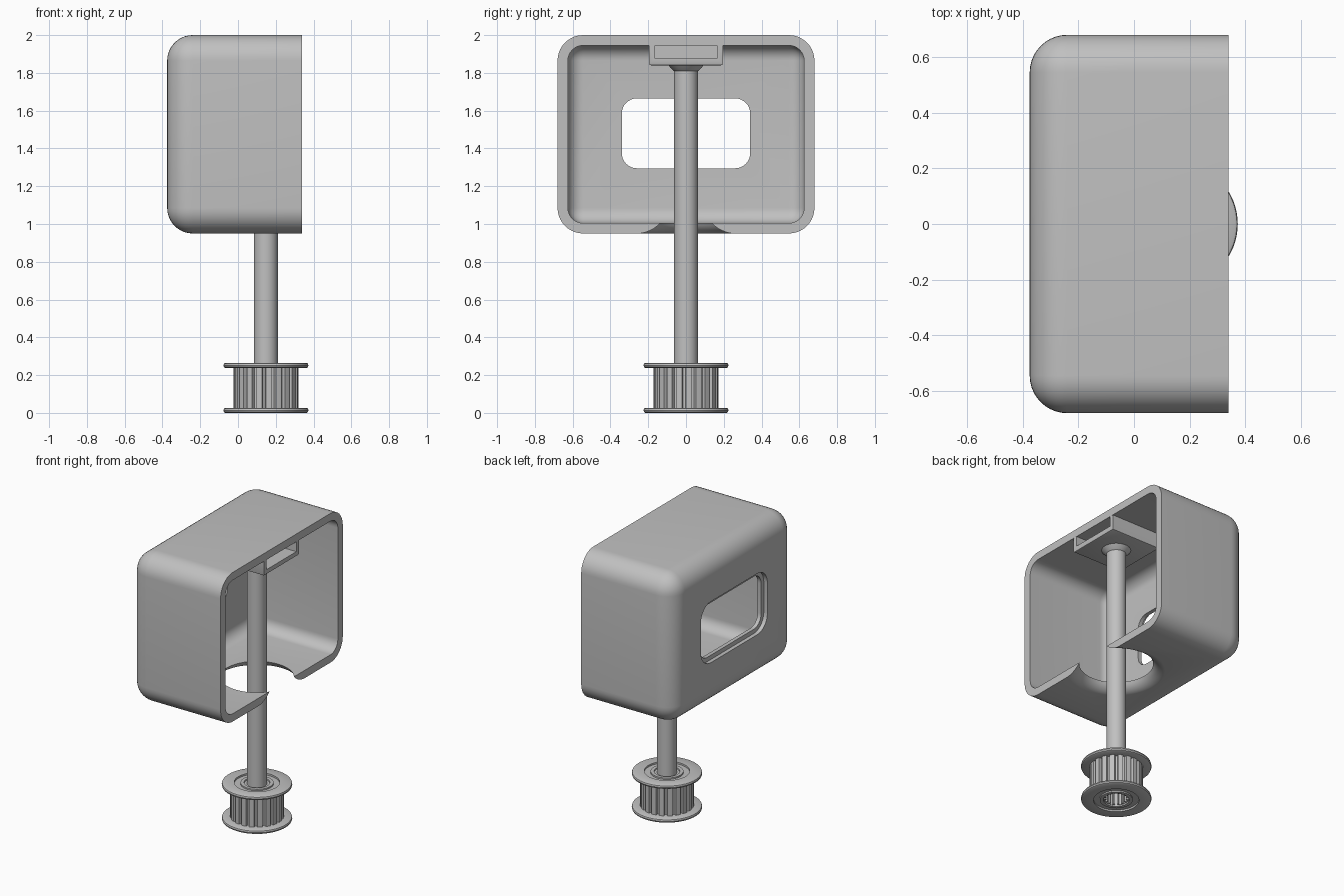
import bpy, bmesh, math
from mathutils import Vector

if "Cube" in bpy.data.objects:
    bpy.data.objects.remove(bpy.data.objects["Cube"], do_unlink=True)

grey = bpy.data.materials.new("plain_grey")
grey.use_nodes = True
COLOR = (0.53, 0.53, 0.53, 1)
grey.diffuse_color = COLOR
grey.node_tree.nodes["Principled BSDF"].inputs["Base Color"].default_value = COLOR

AXIS = 0.148  # x position of the shaft


def finish(bm, name):
    bmesh.ops.remove_doubles(bm, verts=bm.verts, dist=1e-5)
    bmesh.ops.recalc_face_normals(bm, faces=bm.faces)
    mesh = bpy.data.meshes.new(name)
    bm.to_mesh(mesh)
    bm.free()
    mesh.materials.append(grey)
    ob = bpy.data.objects.new(name, mesh)
    bpy.context.collection.objects.link(ob)
    return ob


def box(name, lo, hi, radius=0, rounded=lambda a, b: True, segments=8):
    """Box between two corners; edges chosen by the rule are rounded."""
    bm = bmesh.new()
    bmesh.ops.create_cube(bm, size=1)
    lo, hi = Vector(lo), Vector(hi)
    for v in bm.verts:
        v.co = [lo[i] if v.co[i] < 0 else hi[i] for i in range(3)]
    if radius:
        edges = [e for e in bm.edges if rounded(e.verts[0].co, e.verts[1].co)]
        bmesh.ops.bevel(bm, geom=edges, offset=radius, segments=segments,
                        profile=0.5, affect='EDGES', clamp_overlap=True)
    return finish(bm, name)


def lathe(name, profile, closed=False, steps=64):
    """Turn a (radius, z) profile around the shaft axis."""
    bm = bmesh.new()
    vs = [bm.verts.new((AXIS + r, 0, z)) for r, z in profile]
    edges = [bm.edges.new(p) for p in zip(vs, vs[1:])]
    if closed:
        edges.append(bm.edges.new((vs[-1], vs[0])))
    bmesh.ops.spin(bm, geom=vs + edges, cent=(AXIS, 0, 0), axis=(0, 0, 1),
                   angle=math.tau, steps=steps, use_merge=True)
    return finish(bm, name)


def toothed_prism(name, teeth, tip, root, z0, z1):
    """Upright prism with evenly spaced teeth."""
    bm = bmesh.new()
    pattern = [(0.0, tip), (0.3, tip), (0.6, tip), (0.68, root), (0.92, root)]
    ring = []
    for i in range(teeth):
        for part, r in pattern:
            a = math.tau * (i + part) / teeth
            ring.append(bm.verts.new((AXIS + r * math.cos(a), r * math.sin(a), z0)))
    base = bm.faces.new(ring)
    out = bmesh.ops.extrude_face_region(bm, geom=[base])["geom"]
    top = [g for g in out if isinstance(g, bmesh.types.BMVert)]
    bmesh.ops.translate(bm, verts=top, vec=(0, 0, z1 - z0))
    return finish(bm, name)


def cut(target, *cutters):
    bpy.context.view_layer.objects.active = target
    for c in cutters:
        mod = target.modifiers.new("cut", 'BOOLEAN')
        mod.operation, mod.solver, mod.object = 'DIFFERENCE', 'EXACT', c
        bpy.ops.object.modifier_apply(modifier=mod.name)
        bpy.data.objects.remove(c, do_unlink=True)


def smooth(ob):
    bpy.ops.object.select_all(action='DESELECT')
    ob.select_set(True)
    bpy.context.view_layer.objects.active = ob
    bpy.ops.object.shade_smooth_by_angle(angle=math.radians(30))


def not_on_open_side(a, b):
    return not (a.x > 0 and b.x > 0)


def along_x(a, b):
    return abs(a.x - b.x) > 0.01


# Housing: rounded shell open on one side
housing = box("housing", (-0.375, -0.68, 0.95), (0.34, 0.68, 2.0), 0.135, not_on_open_side, 10)
cavity = box("cavity_cutter", (-0.32, -0.625, 1.005), (0.5, 0.625, 1.945), 0.08, not_on_open_side)

# Stepped window in the closed wall
window = box("window_cutter", (-0.5, -0.34, 1.295), (-0.2, 0.34, 1.665), 0.08, along_x)
recess = box("recess_cutter", (-0.5, -0.37, 1.265), (-0.347, 0.37, 1.695), 0.11, along_x)

# Flared shaft opening in the floor
flare = [(0, 0.88), (0.326, 0.88)]
for i in range(9):
    t = math.radians(63) * i / 8
    flare.append((0.326 - 0.101 * math.sin(t), 0.949 + 0.101 * (1 - math.cos(t))))
flare += [(0.236, 1.1), (0, 1.1)]
opening = lathe("opening_cutter", flare)
cut(housing, cavity, window, recess, opening)

# Slotted bracket under the roof
bracket = box("slot_bracket", (AXIS - 0.195, -0.195, 1.84), (0.339, 0.195, 1.946),
              0.01, lambda a, b: a.z < 1.9 and b.z < 1.9, 2)
cut(bracket, box("slot_cutter", (-0.015, -0.165, 1.875), (0.5, 0.165, 2.1)))

# Shaft with a flared head
shaft = lathe("shaft", [(0, 0.14), (0.063, 0.14), (0.063, 1.81), (0.07, 1.815),
                        (0.095, 1.842), (0, 1.842)], steps=48)

# Toothed pulley: core with splined bore, flanges and hub rings
core = toothed_prism("pulley_core", 20, 0.172, 0.152, 0.012, 0.253)
cut(core, toothed_prism("bore_cutter", 16, 0.078, 0.064, -0.05, 0.12))
parts = [housing, bracket, shaft, core]
for label, z in (("lower", 0.0), ("upper", 0.238)):
    parts.append(lathe(label + "_flange", [
        (0.145, z), (0.215, z), (0.222, z + 0.004), (0.225, z + 0.013),
        (0.222, z + 0.023), (0.215, z + 0.027), (0.145, z + 0.027)], closed=True))
    parts.append(lathe(label + "_hub_ring", [
        (0.082, z + 0.002), (0.105, z + 0.002),
        (0.105, z + 0.025), (0.082, z + 0.025)], closed=True))

for ob in parts:
    smooth(ob)
